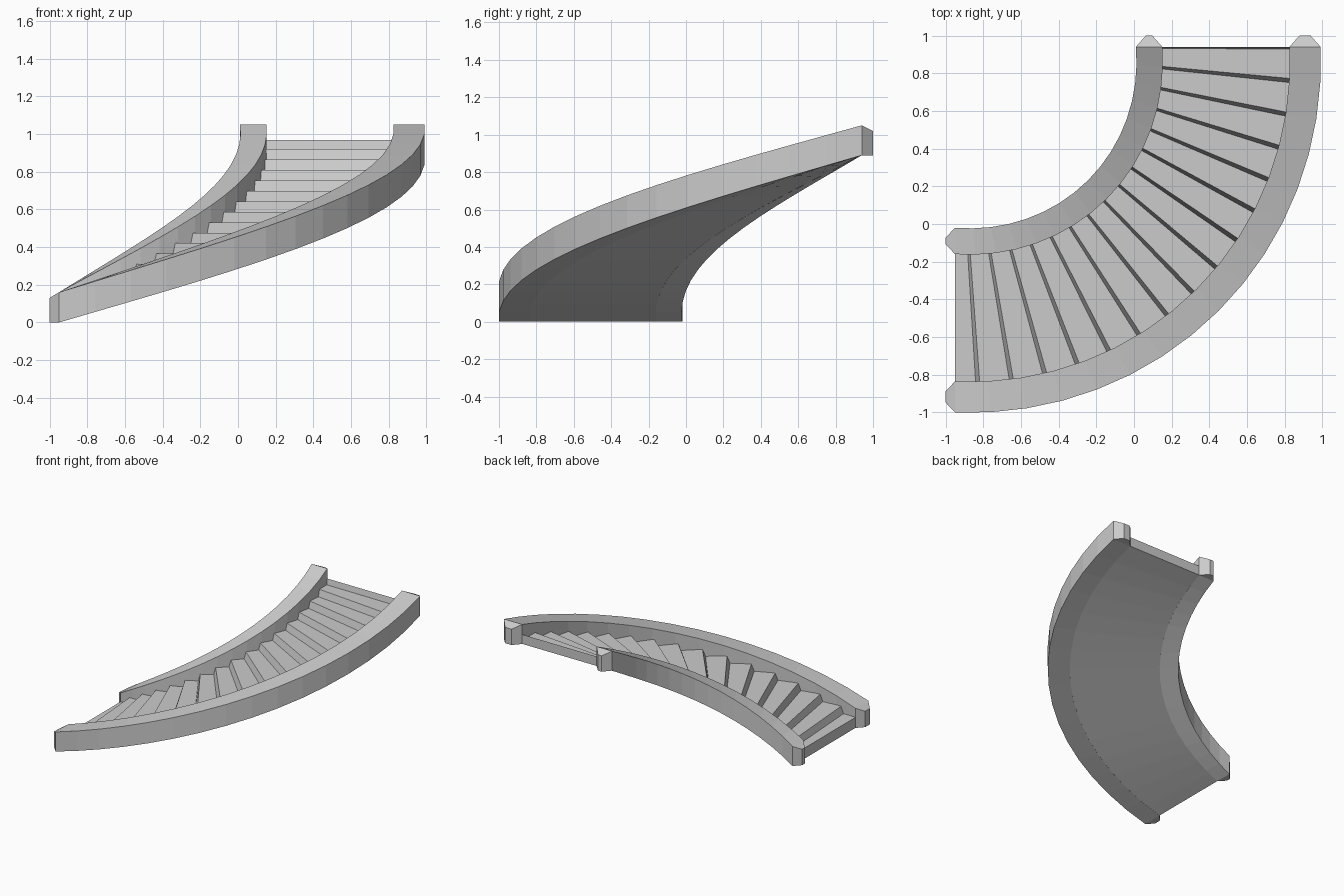
import bpy, bmesh
from math import sin, cos, radians

if "Cube" in bpy.data.objects:
    bpy.data.objects.remove(bpy.data.objects["Cube"])

CX, CY = -0.95, 0.94      # centre of the quarter turn
STEPS = 16


def ramp(a):
    return 0.89 * a / 90


def ring(a, r_in, r_out, z0, z1, push=0.0):
    """Rectangular cross-section at angle a, pushed along the path tangent."""
    t = radians(a)
    bulge = 0.04 * sin(2 * t)
    out = []
    for r, z in ((r_in, z0), (r_out, z0), (r_out, z1), (r_in, z1)):
        r += bulge
        out.append((CX + r * sin(t) + push * cos(t),
                    CY - r * cos(t) + push * sin(t), z))
    return out


def sweep(name, rings):
    bm = bmesh.new()
    vs = [[bm.verts.new(p) for p in r] for r in rings]
    for a, b in zip(vs, vs[1:]):
        for i in range(4):
            j = (i + 1) % 4
            bm.faces.new((a[i], a[j], b[j], b[i]))
    bm.faces.new(vs[0])
    bm.faces.new(vs[-1])
    bmesh.ops.recalc_face_normals(bm, faces=bm.faces)
    me = bpy.data.meshes.new(name)
    bm.to_mesh(me)
    bm.free()
    ob = bpy.data.objects.new(name, me)
    bpy.context.collection.objects.link(ob)
    return ob


# Side walls following the ramp, with tapered end caps
def wall(name, r_in, r_out):
    inset = 0.053
    rings = [ring(0, r_in + inset, r_out - inset, 0, 0.13, -0.05)]
    for i in range(STEPS + 1):
        a = 90 * i / STEPS
        h = 0.16 + 0.015 * sin(radians(2 * a))
        rings.append(ring(a, r_in, r_out, ramp(a), ramp(a) + h))
    rings.append(ring(90, r_in + inset, r_out - inset, 0.89, 1.02, 0.06))
    sweep(name, rings)


wall("inner_wall", 0.96, 1.10)
wall("outer_wall", 1.775, 1.94)

# Stepped flight with slightly leaning risers and a smooth sloping underside
flight = []


def section(a, top):
    flight.append(ring(a, 1.085, 1.79, ramp(a) + 0.001, top))


level, rise = 0.0875, 0.0555
section(0, level)
for k in range(STEPS):
    a = 3.87 + 5.742 * k
    section(min(a - 0.35, 89.6), level)
    level += rise if k < STEPS - 1 else 0.048
    section(min(a + 0.35, 90), level)
sweep("stair_flight", flight)
